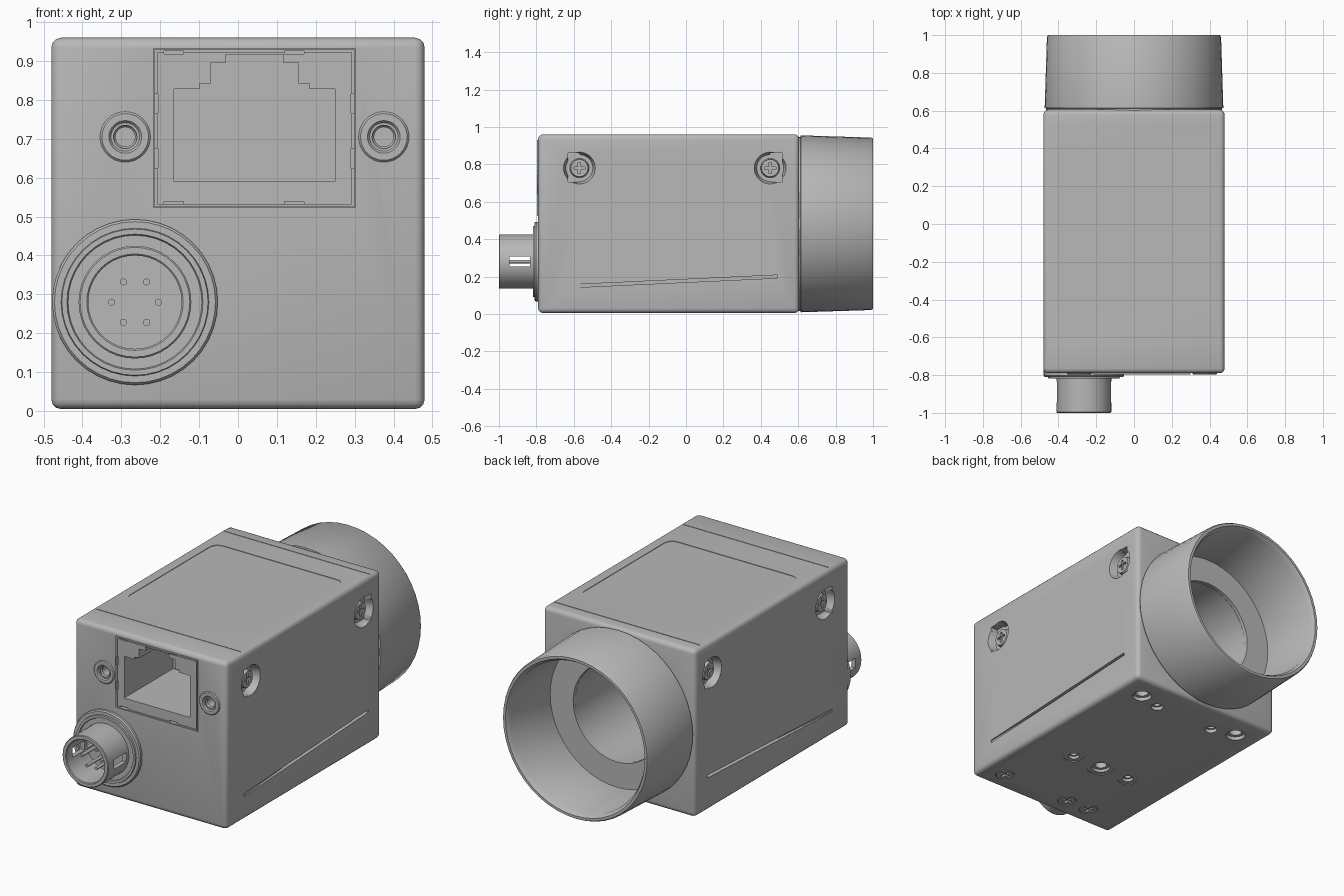
import bpy, bmesh, math
from mathutils import Vector

if "Cube" in bpy.data.objects:
    bpy.data.objects.remove(bpy.data.objects["Cube"], do_unlink=True)

grey = bpy.data.materials.new("plain_grey")
grey.use_nodes = True
COLOUR = (0.48, 0.48, 0.48, 1)
grey.diffuse_color = COLOUR
grey.node_tree.nodes["Principled BSDF"].inputs["Base Color"].default_value = COLOUR


def finish(name, bm):
    bmesh.ops.recalc_face_normals(bm, faces=bm.faces)
    mesh = bpy.data.meshes.new(name)
    bm.to_mesh(mesh)
    bm.free()
    mesh.materials.append(grey)
    obj = bpy.data.objects.new(name, mesh)
    bpy.context.collection.objects.link(obj)
    return obj


def prism(name, points, push):
    """Flat outline pushed along a vector."""
    bm = bmesh.new()
    face = bm.faces.new([bm.verts.new(p) for p in points])
    out = bmesh.ops.extrude_face_region(bm, geom=[face])["geom"]
    moved = [v for v in out if isinstance(v, bmesh.types.BMVert)]
    bmesh.ops.translate(bm, verts=moved, vec=push)
    return finish(name, bm)


def box(name, x0, x1, y0, y1, z0, z1):
    return prism(name, [(x0, y0, z0), (x1, y0, z0), (x1, y1, z0), (x0, y1, z0)], (0, 0, z1 - z0))


def rod(name, start, end, r, r2=None, seg=32):
    """Cylinder or cone between two points."""
    a, b = Vector(start), Vector(end)
    bm = bmesh.new()
    bmesh.ops.create_cone(bm, cap_ends=True, segments=seg, radius1=r,
                          radius2=r if r2 is None else r2, depth=(b - a).length)
    turn = (b - a).to_track_quat('Z', 'Y').to_matrix()
    bmesh.ops.rotate(bm, verts=bm.verts, matrix=turn)
    bmesh.ops.translate(bm, verts=bm.verts, vec=(a + b) / 2)
    return finish(name, bm)


def lathe(name, profile, cx, cz, seg=40):
    """Closed (radius, y) profile turned about an axis along y."""
    bm = bmesh.new()
    face = bm.faces.new([bm.verts.new((cx + r, y, cz)) for r, y in profile])
    edges = list(face.edges)
    bmesh.ops.delete(bm, geom=[face], context='FACES_ONLY')
    bmesh.ops.spin(bm, geom=edges + list(bm.verts), cent=(cx, 0, cz), axis=(0, 1, 0),
                   angle=math.tau, steps=seg, use_duplicate=False)
    bmesh.ops.remove_doubles(bm, verts=bm.verts, dist=0.0005)
    return finish(name, bm)


def apply_all(obj):
    graph = bpy.context.evaluated_depsgraph_get()
    graph.update()
    mesh = bpy.data.meshes.new_from_object(obj.evaluated_get(graph))
    obj.modifiers.clear()
    obj.data = mesh


def round_edges(obj, width, segments=3):
    mod = obj.modifiers.new("round", 'BEVEL')
    mod.width, mod.segments = width, segments
    apply_all(obj)


def cut(obj, cutters):
    for c in cutters:
        mod = obj.modifiers.new("cut", 'BOOLEAN')
        mod.operation, mod.solver, mod.object = 'DIFFERENCE', 'EXACT', c
        apply_all(obj)
        bpy.data.objects.remove(c, do_unlink=True)


# Housing
body = box("housing", -.48, .48, -.79, .605, .005, .96)
round_edges(body, .025)
holes = [rod("bore", (0, .15, .48), (0, .7, .48), .275, seg=40)]

# Side pockets for the screws, and tapering side grooves
for s in (1, -1):
    for y, outer in ((-.57, -.63), (.45, .515)):
        holes.append(rod("pocket", (s * .435, y, .78), (s * .49, y, .78), .072, .088))
        holes.append(box("pocket_end", s * .435, s * .5, min(y, outer), max(y, outer), .705, .86))
    holes.append(prism("groove", [(s * .5, -.63, .14), (s * .474, -.63, .14),
                                  (s * .44, .49, .192), (s * .5, .49, .192)], (0, 0, .016)))

# Top seams and shallow label panel
for y in (-.63, .53):
    holes.append(box("seam", -.46, .46, y - .002, y + .002, .957, .97))
outline = []
for i, (sx, sy) in enumerate(((1, 1), (-1, 1), (-1, -1), (1, -1))):
    for k in range(5):
        a = math.radians(90 * i + 22.5 * k)
        outline.append((sx * .36 + .05 * math.cos(a), -.03 + sy * .36 + .05 * math.sin(a), .957))
holes.append(prism("panel", outline, (0, 0, .02)))

# Threaded holes underneath, each with a counterbore
under = [(s * x, y, r) for s in (1, -1) for x, y, r in ((.33, .46, .052), (.19, .42, .033), (.19, -.28, .03))]
for x, y, r in under + [(0, -.28, .05)]:
    holes.append(rod("counterbore", (x, y, -.1), (x, y, .025), r, seg=24))
    holes.append(rod("thread", (x, y, -.1), (x, y, .12), r * .65, seg=24))

# Rings around the middle row of holes and screws sunk in the bottom
for x, r in ((-.19, .055), (0, .075), (.19, .055)):
    holes.append(rod("spot_face", (x, -.28, -.1), (x, -.28, .009), r, seg=24))
for x in (.35, -.09, -.24):
    holes.append(rod("screw_seat", (x, -.67, -.1), (x, -.67, .03), .052, seg=24))


# Network socket: plain opening under a framed face plate
def socket_profile(y):
    half = [(.2075, .59), (.2075, .828), (.142, .828), (.142, .842), (.113, .842),
            (.113, .895), (.075, .895), (.075, .917)]
    right = [(.0425 + x, y, z) for x, z in half]
    return right + [(.0425 - x, y, z) for x, z in reversed(half)]


holes.append(box("socket_recess", -.217, .302, -.85, -.76, .523, .932))
holes.append(prism("socket_cavity", socket_profile(-.85), (0, .5, 0)))
for x in (-.29, .375):
    holes.append(rod("jack_screw_hole", (x, -.85, .705), (x, -.6, .705), .03))
cut(body, holes)

rim = box("socket_rim", -.215, .3, -.797, -.758, .525, .93)
cut(rim, [box("rim_inset", -.207, .292, -.85, -.79, .533, .922),
          prism("rim_opening", socket_profile(-.85), (0, .2, 0))])
notches = []
for x in (-.165, .145):
    for z in (.535, .922):
        notches.append(box("notch", x - .025, x + .025, -.85, -.775, z - .004, z + .004))
for z in (.65, .79):
    for x in (-.21, .295):
        notches.append(box("notch", x - .004, x + .004, -.85, -.775, z - .025, z + .025))
cut(rim, notches)

# Threaded collars beside the socket
for side, x in (("right", -.29), ("left", .375)):
    lathe(side + "_jack_collar", [(.025, -.7), (.025, -.775), (.042, -.797), (.06, -.797),
                                  (.065, -.792), (.065, -.78), (.04, -.7)], x, .705, 32)

# Round power connector
CX, CZ = -.265, .28
lathe("connector_base", [(0, -.77), (.213, -.77), (.213, -.803), (.207, -.81), (.19, -.81),
                         (.188, -.818), (.175, -.818), (.172, -.812), (0, -.812)], CX, CZ)
barrel = lathe("connector_barrel", [(.145, -.8), (.145, -.996), (.141, -1), (.124, -1),
                                    (.12, -.996), (.12, -.8)], CX, CZ)
cut(barrel, [box("key_slot", -.5, 0, -.945, -.835, CZ - .027, CZ + .027)])
for i in range(6):
    a = math.radians(60 * i)
    px, pz = CX + .06 * math.cos(a), CZ + .06 * math.sin(a)
    rod("contact_pin_%d" % (i + 1), (px, -.8, pz), (px, -.945, pz), .009, seg=12)

# Open lens mount tube
lathe("lens_mount", [(.465, .59), (.465, .612), (.473, .614), (.461, .99), (.455, 1), (.44, 1),
                     (.425, .975), (.42, .625), (.275, .625), (.275, .59)], 0, .482, 48)


# Cross-head screws in the pockets and the underside
def screw(name, base, out):
    p, n = Vector(base), Vector(out)
    head = rod(name, p - n * .01, p + n * .025, .054, .046, 24)
    u = Vector((0, 1, 0))
    v = n.cross(u)
    slots = []
    for a, b in ((u, v), (v, u)):
        q = p + n * .012
        slots.append(prism("slot", [q + a * i * .03 + b * j * .007
                                    for i, j in ((1, 1), (-1, 1), (-1, -1), (1, -1))], n * .05))
    cut(head, slots)


for s, side in ((1, "left"), (-1, "right")):
    for y, end in ((-.57, "front"), (.45, "rear")):
        screw("%s_%s_screw" % (side, end), (s * .435, y, .78), (s, 0, 0))
for i, x in enumerate((.35, -.09, -.24)):
    screw("bottom_screw_%d" % (i + 1), (x, -.67, .03), (0, 0, -1))

# Smooth shading with sharp corners kept
for o in bpy.context.view_layer.objects:
    o.select_set(o.type == 'MESH' and grey.name in o.data.materials)
bpy.context.view_layer.objects.active = body
bpy.ops.object.shade_smooth_by_angle(angle=math.radians(35))
